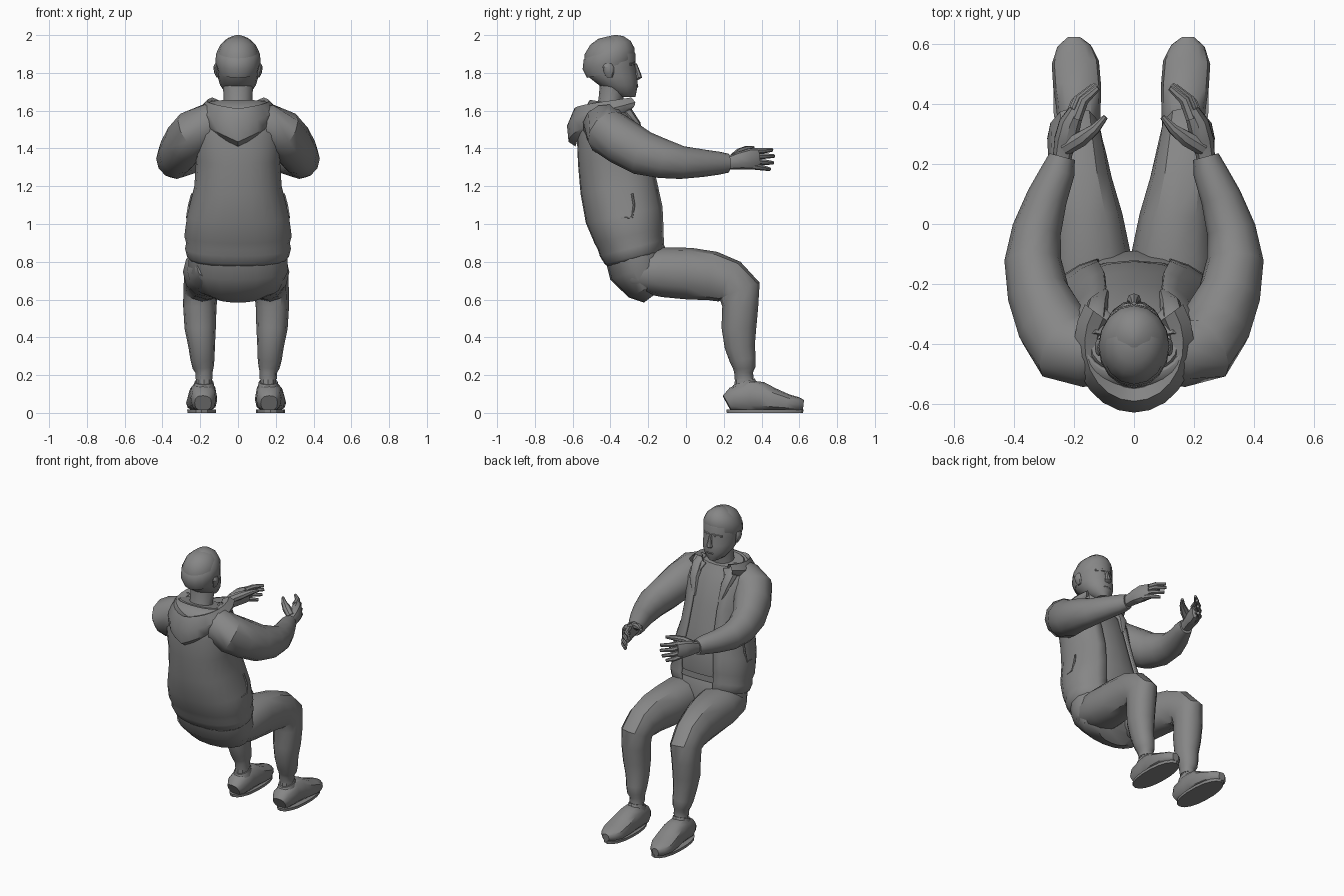
import bpy, bmesh
from math import sin, cos, pi, radians
from mathutils import Vector

grey = bpy.data.materials.new("dark_grey")
grey.diffuse_color = (.24, .24, .24, 1)


def finish(name, bm, thick=0, angle=34):
    bmesh.ops.recalc_face_normals(bm, faces=bm.faces)
    me = bpy.data.meshes.new(name)
    bm.to_mesh(me)
    bm.free()
    me.materials.append(grey)
    ob = bpy.data.objects.new(name, me)
    bpy.context.collection.objects.link(ob)
    if thick:
        m = ob.modifiers.new("thickness", 'SOLIDIFY')
        m.thickness = thick
        m.offset = -1
    bpy.ops.object.select_all(action='DESELECT')
    ob.select_set(True)
    bpy.context.view_layer.objects.active = ob
    bpy.ops.object.shade_smooth_by_angle(angle=radians(angle))
    return ob


def tube(name, pts, n=12, s=1, p=2.0, axis=None, gap=0, thick=0, grow=0, dx=0):
    """Loft through rings (x, y, z, half width, half depth); gap leaves the front open."""
    bm = bmesh.new()
    c = [Vector((q[0] * s + dx, q[1], q[2])) for q in pts]
    rings = []
    for i, q in enumerate(pts):
        t = Vector(axis) if axis else c[min(i + 1, len(c) - 1)] - c[max(i - 1, 0)]
        t.normalize()
        u = (Vector((1, 0, 0)) - t * t.x).normalized()
        v = t.cross(u)
        ring = []
        for k in range(n + (1 if gap else 0)):
            th = pi / 2 + gap + (2 * pi - 2 * gap) * k / n
            e = 2 / p
            cx = abs(cos(th)) ** e * (1 if cos(th) > 0 else -1)
            sy = abs(sin(th)) ** e * (1 if sin(th) > 0 else -1)
            ring.append(bm.verts.new(c[i] + u * cx * (q[3] + grow) + v * sy * (q[4] + grow)))
        rings.append(ring)
    for a, b in zip(rings, rings[1:]):
        for k in range(n):
            j = (k + 1) if gap else (k + 1) % n
            bm.faces.new((a[k], a[j], b[j], b[k]))
    if not gap:
        bm.faces.new(rings[0])
        bm.faces.new(rings[-1])
    return finish(name, bm, thick)


# torso: closed shirt inside an open-fronted jacket with a gathered hem
body = [(0, -.262, .805, .245, .150), (0, -.268, .83, .270, .168), (0, -.280, .875, .281, .182),
        (0, -.287, .905, .275, .184), (0, -.295, .94, .285, .194), (0, -.320, 1.05, .270, .215),
        (0, -.350, 1.20, .232, .212), (0, -.378, 1.35, .222, .197), (0, -.405, 1.49, .235, .175),
        (0, -.415, 1.58, .215, .142), (0, -.405, 1.64, .160, .105)]
tube("shirt", body[3:], 20, p=2.2, grow=-.016)
tube("jacket", body, 22, p=2.3, gap=radians(23), thick=.014)

# trousers seat
tube("trouser_seat", [(0, -.175, .620, .13, .06), (0, -.205, .660, .22, .110),
                      (0, -.245, .76, .268, .165), (0, -.275, .86, .262, .16)], 18, p=2.2)

# hood draped over the back, with a pointed lower edge
bm = bmesh.new()
cols = []
for k in range(17):
    f = (k - 8) / 8
    ph = f * radians(125)
    back = 1 - abs(f)
    low = 1.60 - .19 * back
    rim = 1.67 - .06 * back
    prof = [(.095, .115, rim - .09), (.125, .150, rim - .015), (.165, .192, rim),
            (.200, .230, rim * .5 + low * .5 + .01), (.196, .222, low + .025), (.180, .185, low)]
    cols.append([bm.verts.new((rx * sin(ph), -.40 - ry * cos(ph), z)) for rx, ry, z in prof])
for a, b in zip(cols, cols[1:]):
    for k in range(5):
        bm.faces.new((a[k], a[k + 1], b[k + 1], b[k]))
finish("hood", bm)

# neck and head
tube("neck", [(0, -.415, 1.56, .095, .085), (0, -.40, 1.65, .076, .064), (0, -.385, 1.75, .080, .070)], 12)
tube("head", [(0, -.318, 1.672, .036, .050), (0, -.335, 1.695, .068, .072), (0, -.358, 1.735, .095, .103),
              (0, -.388, 1.78, .108, .130), (0, -.402, 1.83, .112, .136), (0, -.402, 1.90, .112, .134),
              (0, -.398, 1.95, .093, .108), (0, -.395, 1.98, .060, .070), (0, -.395, 1.993, .02, .02)],
     16, axis=(0, 0, 1))
tube("hair", [(0, -.409, 1.80, .104, .118), (0, -.409, 1.85, .119, .142), (0, -.407, 1.90, .117, .138),
              (0, -.400, 1.945, .095, .110), (0, -.395, 1.980, .055, .066), (0, -.395, 1.997, .015, .02)],
     16, axis=(0, -.22, .97))
tube("nose", [(0, -.272, 1.85, .010, .012), (0, -.258, 1.80, .015, .018), (0, -.253, 1.775, .024, .021),
              (0, -.265, 1.762, .014, .010)], 8, axis=(0, 0, 1))
tube("brow", [(-.07, -.300, 1.845, .008, .008), (-.03, -.275, 1.85, .01, .01),
              (.03, -.275, 1.85, .01, .01), (.07, -.300, 1.845, .008, .008)], 6, axis=(.999, .03, 0))
tube("lips", [(0, -.275, 1.715, .025, .014), (0, -.270, 1.727, .033, .018), (0, -.275, 1.74, .022, .014)],
     8, axis=(0, 0, 1))

arm = [(.07, -.43, 1.54, .10, .095), (.15, -.43, 1.525, .115, .118), (.225, -.41, 1.485, .128, .127),
       (.275, -.335, 1.435, .119, .125), (.32, -.23, 1.375, .104, .118), (.338, -.12, 1.345, .095, .104),
       (.325, -.02, 1.325, .082, .087), (.290, .09, 1.322, .068, .073), (.252, .18, 1.322, .056, .060),
       (.240, .225, 1.322, .044, .050)]
palm = [(.245, .19, 1.322, .034, .038), (.238, .235, 1.325, .033, .037), (.228, .28, 1.335, .040, .046),
        (.214, .335, 1.343, .038, .056), (.192, .380, 1.345, .026, .054)]
leg = [(.12, -.34, .77, .09, .065), (.135, -.27, .755, .125, .110), (.140, -.12, .745, .142, .132),
       (.152, .02, .737, .124, .137), (.170, .14, .725, .107, .130), (.180, .23, .695, .097, .120),
       (.188, .285, .645, .092, .114), (.192, .287, .56, .088, .095), (.190, .28, .45, .083, .092),
       (.182, .285, .35, .070, .080), (.178, .30, .285, .064, .070), (.174, .308, .24, .056, .060),
       (.170, .305, .215, .046, .050), (.170, .308, .18, .046, .050)]
shoe = [(.175, .217, .052, .045, .045), (.173, .25, .070, .066, .066), (.174, .34, .088, .071, .085),
        (.176, .40, .084, .075, .080), (.180, .46, .068, .080, .064), (.186, .54, .052, .079, .046),
        (.190, .595, .045, .056, .038), (.190, .622, .042, .024, .026)]

for side, s in (("left", -1), ("right", 1)):
    tube(side + "_ear", [(.106, -.405, 1.775, .008, .015), (.114, -.408, 1.80, .012, .027),
                         (.118, -.412, 1.83, .013, .030), (.114, -.412, 1.85, .008, .018)],
         8, s, axis=(0, 0, 1))
    # collar edge running from the hood down the jacket front
    tube(side + "_collar", [(.130, -.38, 1.615, .035, .045), (.130, -.315, 1.59, .040, .036),
                            (.120, -.260, 1.53, .034, .020), (.097, -.226, 1.42, .012, .010)], 8, s)
    tube(side + "_sleeve", arm, 12, s)
    # pocket welt on the flank of the jacket
    tube(side + "_pocket", [(.266, -.345, 1.03, .006, .006), (.268, -.285, 1.035, .008, .006),
                            (.258, -.275, 1.10, .008, .006), (.243, -.285, 1.16, .006, .006)], 6, s)
    # hand: palm, four curled fingers leaning inward at the top, raised thumb
    tube(side + "_palm", palm, 10, s, p=2.4)
    for i, (z, l, d, x) in enumerate(((1.386, .95, .006, .192), (1.360, 1.05, 0, .204),
                                      (1.332, 1.0, -.008, .212), (1.306, .82, -.016, .216))):
        tube(f"{side}_finger_{i + 1}",
             [(x, .350, z, .019, .017), (x - .025 * l, .365 + .05 * l, z + d / 2, .017, .015),
              (x - .075 * l, .365 + .095 * l, z + d, .010, .010)], 7, s)
    tube(side + "_thumb", [(.230, .255, 1.350, .028, .026), (.175, .285, 1.378, .028, .024),
                           (.130, .318, 1.395, .018, .018), (.095, .358, 1.405, .009, .009)], 8, s)
    # legs and shoes stand slightly to the left of centre
    tube(side + "_trouser_leg", leg, 12, s, p=2.2, dx=-.01)
    tube(side + "_ankle", [(.170, .308, .21, .042, .047), (.170, .31, .12, .045, .055)], 10, s, dx=-.01)
    tube(side + "_shoe", shoe, 12, s, p=2.5, dx=-.01)
    tube(side + "_shoe_collar", [(.171, .305, .115, .060, .082), (.170, .307, .165, .050, .060)],
         12, s, axis=(0, -.3, 1), dx=-.01)
    tube(side + "_sole", [(.182, .418, 0, .077, .202), (.182, .418, .018, .078, .204)],
         18, s, p=2.2, axis=(0, 0, 1), dx=-.01)
